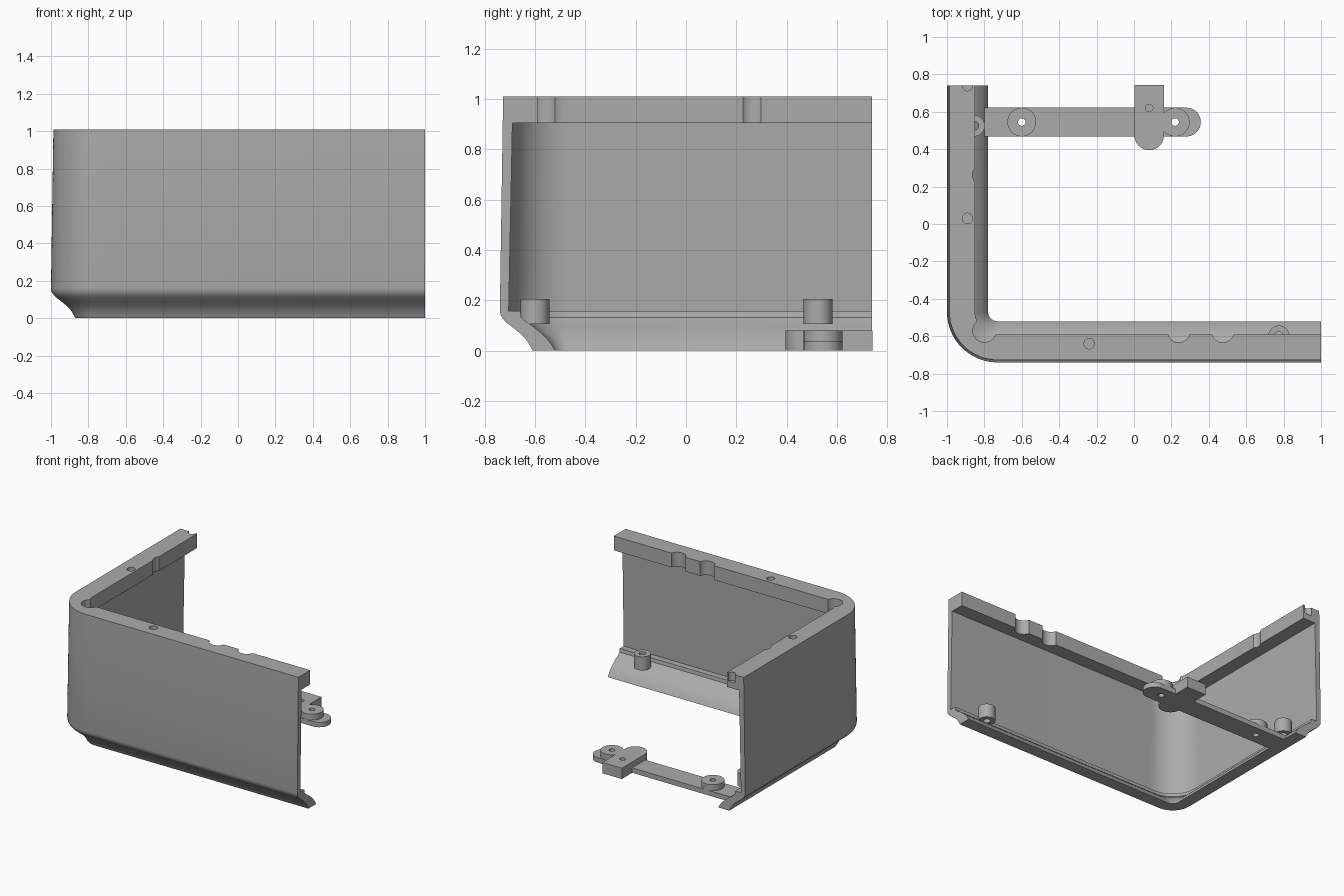
import bpy, bmesh
from math import sin, cos, pi, radians

if "Cube" in bpy.data.objects:
    bpy.data.objects.remove(bpy.data.objects["Cube"])

mat = bpy.data.materials.new("plain grey")
mat.use_nodes = True
GREY = (0.41, 0.41, 0.41, 1)
mat.diffuse_color = GREY
mat.node_tree.nodes["Principled BSDF"].inputs["Base Color"].default_value = GREY


def finish(bm, name):
    bmesh.ops.recalc_face_normals(bm, faces=bm.faces)
    mesh = bpy.data.meshes.new(name)
    bm.to_mesh(mesh)
    bm.free()
    ob = bpy.data.objects.new(name, mesh)
    bpy.context.collection.objects.link(ob)
    mesh.materials.append(mat)
    return ob


def prism(name, outline, z0, z1):
    bm = bmesh.new()
    face = bm.faces.new([bm.verts.new((x, y, z0)) for x, y in outline])
    new = bmesh.ops.extrude_face_region(bm, geom=[face])["geom"]
    top = [v for v in new if isinstance(v, bmesh.types.BMVert)]
    bmesh.ops.translate(bm, verts=top, vec=(0, 0, z1 - z0))
    return finish(bm, name)


def arc(x, y, r, a0, a1, n=24):
    return [(x + r * cos(radians(a0 + (a1 - a0) * i / n)),
             y + r * sin(radians(a0 + (a1 - a0) * i / n))) for i in range(n + 1)]


def disc(name, x, y, r, z0, z1):
    return prism(name, arc(x, y, r, 0, 360, 40)[:-1], z0, z1)


def box(name, x0, x1, y0, y1, z0, z1):
    return prism(name, [(x0, y0), (x1, y0), (x1, y1), (x0, y1)], z0, z1)


def cut(ob, cutters):
    for c in cutters:
        c.hide_render = True
        m = ob.modifiers.new("cut", "BOOLEAN")
        m.operation, m.solver, m.object = "DIFFERENCE", "EXACT", c
    bpy.context.view_layer.update()
    graph = bpy.context.evaluated_depsgraph_get()
    ob.data = bpy.data.meshes.new_from_object(ob.evaluated_get(graph))
    ob.modifiers.clear()
    for c in cutters:
        bpy.data.objects.remove(c)


def smooth(ob):
    bpy.ops.object.select_all(action="DESELECT")
    ob.select_set(True)
    bpy.context.view_layer.objects.active = ob
    bpy.ops.object.shade_smooth_by_angle(angle=radians(28))


# Wall section: inward offset and height, swept around the rounded corner
TOP, RIM = 1.01, 0.905
section = [(0.013, TOP), (0, 0.16), (0.003, 0.143), (0.011, 0.128), (0.025, 0.113),
           (0.055, 0.09), (0.085, 0.065), (0.108, 0.04), (0.122, 0.016), (0.13, 0),
           (0.22, 0), (0.207, 0.022), (0.188, 0.048), (0.16, 0.074), (0.13, 0.098),
           (0.1, 0.118), (0.085, 0.132), (0.081, 0.157), (0.035, 0.157),
           (0.05, RIM), (0.15, RIM), (0.15, TOP)]


def path(d):
    corner = arc(-0.73, -0.47, 0.27 - d, 270, 180, 20)
    return [(1, -0.74 + d)] + corner + [(-1 + d, 0.74)]


bm = bmesh.new()
rows = [[bm.verts.new((x, y, z)) for x, y in path(d)] for d, z in section]
for a, b in zip(rows, rows[1:] + rows[:1]):
    for i in range(len(a) - 1):
        bm.faces.new((a[i], a[i + 1], b[i + 1], b[i]))
bm.faces.new([r[0] for r in rows])
bm.faces.new([r[-1] for r in rows])
shell = finish(bm, "corner_wall")

# Pockets through the rim, and shallow holes and slots in its top
cutters = [disc("pocket", x, y, r, RIM - 0.02, 1.1) for x, y, r in
           [(-0.8, -0.57, 0.062), (0.24, -0.573, 0.06), (0.475, -0.573, 0.06),
            (-0.81, 0.262, 0.054)]]
cutters += [disc("rim_hole", x, y, 0.028, 0.95, 1.1) for x, y in
            [(-0.89, 0.03), (-0.24, -0.64), (-0.89, 0.74)]]
cut(shell, cutters)
smooth(shell)

# Screw bosses on the lower ledge
for name, x, y in [("front_boss", 0.775, -0.6), ("side_boss", -0.855, 0.525)]:
    boss = disc(name, x, y, 0.057, 0.105, 0.205)
    cut(boss, [disc("bore", x, y, 0.024, 0, 0.3)])
    smooth(boss)

# Flat strap with a rounded end
Y, R, LOW, HIGH = 0.545, 0.077, 0.036, 0.08
strap = prism("strap", [(-0.8, Y + R), (-0.8, Y - R)] + arc(0.28, Y, R, -90, 90), 0, LOW)
cut(strap, [disc("bore", x, Y, 0.02, -0.1, 0.2) for x in (-0.6, 0.22)])
smooth(strap)

# Raised pads on the strap
for name, x in [("left_pad", -0.6), ("right_pad", 0.22)]:
    pad = disc(name, x, Y, R, LOW, HIGH)
    cut(pad, [disc("bore", x, Y, 0.02, -0.1, 0.2)])
    smooth(pad)

# Cross block with a rounded front end
block = prism("cross_block", [(0.16, 0.742), (0.002, 0.742)] + arc(0.081, 0.474, 0.079, 180, 360),
              0, HIGH)
cut(block, [disc("bore", 0.081, 0.62, 0.02, 0.03, 0.2)])
smooth(block)
